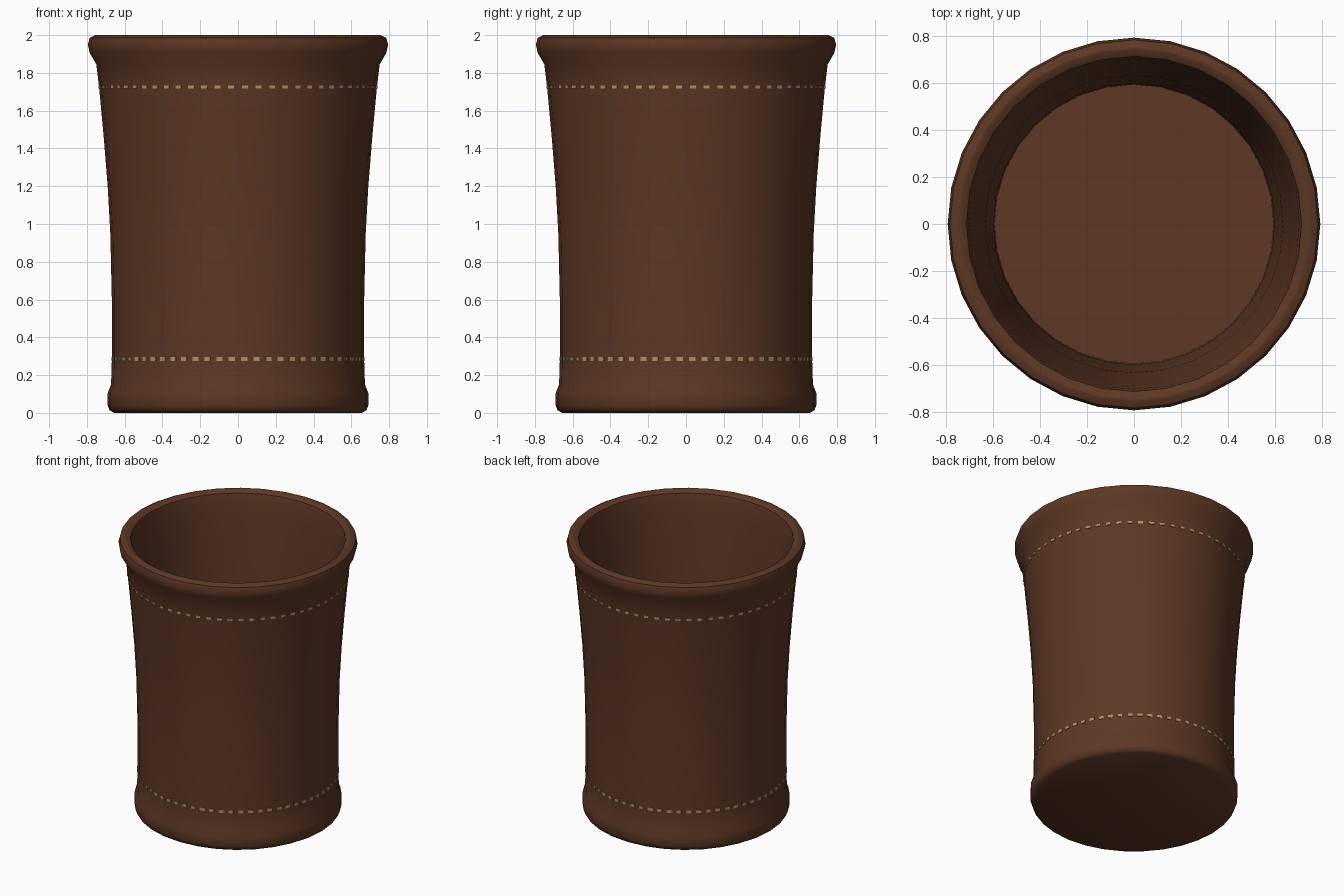
import bpy, bmesh, math
from mathutils import Matrix, Vector

if "Cube" in bpy.data.objects:
    bpy.data.objects.remove(bpy.data.objects["Cube"])


def material(name, rgb):
    m = bpy.data.materials.new(name)
    m.diffuse_color = (*rgb, 1)
    m.use_nodes = True
    m.node_tree.nodes["Principled BSDF"].inputs["Base Color"].default_value = m.diffuse_color
    return m


leather = material("brown leather", (0.110, 0.039, 0.018))
thread = material("tan thread", (0.42, 0.28, 0.13))


def add_object(name, bm, mat):
    bmesh.ops.recalc_face_normals(bm, faces=bm.faces)
    mesh = bpy.data.meshes.new(name)
    bm.to_mesh(mesh)
    bm.free()
    mesh.materials.append(mat)
    obj = bpy.data.objects.new(name, mesh)
    bpy.context.collection.objects.link(obj)
    return obj


# cup: one closed profile (radius, height), outside from the base up, then inside down
outer = [(0.655, 0), (0.68, 0.014), (0.69, 0.04), (0.69, 0.105), (0.672, 0.15),
         (0.668, 0.28), (0.668, 0.6), (0.676, 0.95), (0.69, 1.2), (0.71, 1.45),
         (0.735, 1.72), (0.75, 1.845), (0.785, 1.905), (0.795, 1.95), (0.785, 1.985)]
inner = [(0.755, 2.0), (0.745, 2.0), (0.715, 1.98), (0.705, 1.94), (0.69, 1.8), (0.665, 1.5),
         (0.635, 1.15), (0.615, 0.75), (0.60, 0.4), (0.595, 0.12)]
SIDES = 32
bm = bmesh.new()
rings = []
for r, z in outer + inner:
    rings.append([bm.verts.new((r * math.cos(2 * math.pi * i / SIDES),
                                r * math.sin(2 * math.pi * i / SIDES), z))
                  for i in range(SIDES)])
for a, b in zip(rings, rings[1:]):
    for i in range(SIDES):
        j = (i + 1) % SIDES
        bm.faces.new((a[i], a[j], b[j], b[i]))
bm.faces.new(rings[0][::-1])
bm.faces.new(rings[-1])
cup = add_object("leather_cup", bm, leather)
bpy.context.view_layer.objects.active = cup
cup.select_set(True)
bpy.ops.object.shade_smooth_by_angle(angle=math.radians(40))


# stitching: small thread plates set into the wall all the way round
def stitches(name, radius, z, height, count=64):
    bm = bmesh.new()
    apothem = math.cos(math.pi / SIDES)
    for i in range(count):
        ang = 2 * math.pi * (i + 0.5) / count
        # follow the flat sides of the cup
        side = 2 * math.pi / SIDES
        mid = (math.floor(ang / side) + 0.5) * side
        r = radius * apothem
        off = r * math.tan(ang - mid)
        rot = Matrix.Rotation(mid, 4, 'Z')
        bmesh.ops.create_cube(bm, size=1, matrix=rot @ Matrix.Translation(Vector((r, off, z)))
                              @ Matrix.Diagonal((0.009, 0.032, height, 1)))
    add_object(name, bm, thread)


stitches("lower_stitching", 0.668, 0.285, 0.02)
stitches("upper_stitching", 0.7355, 1.725, 0.016)
